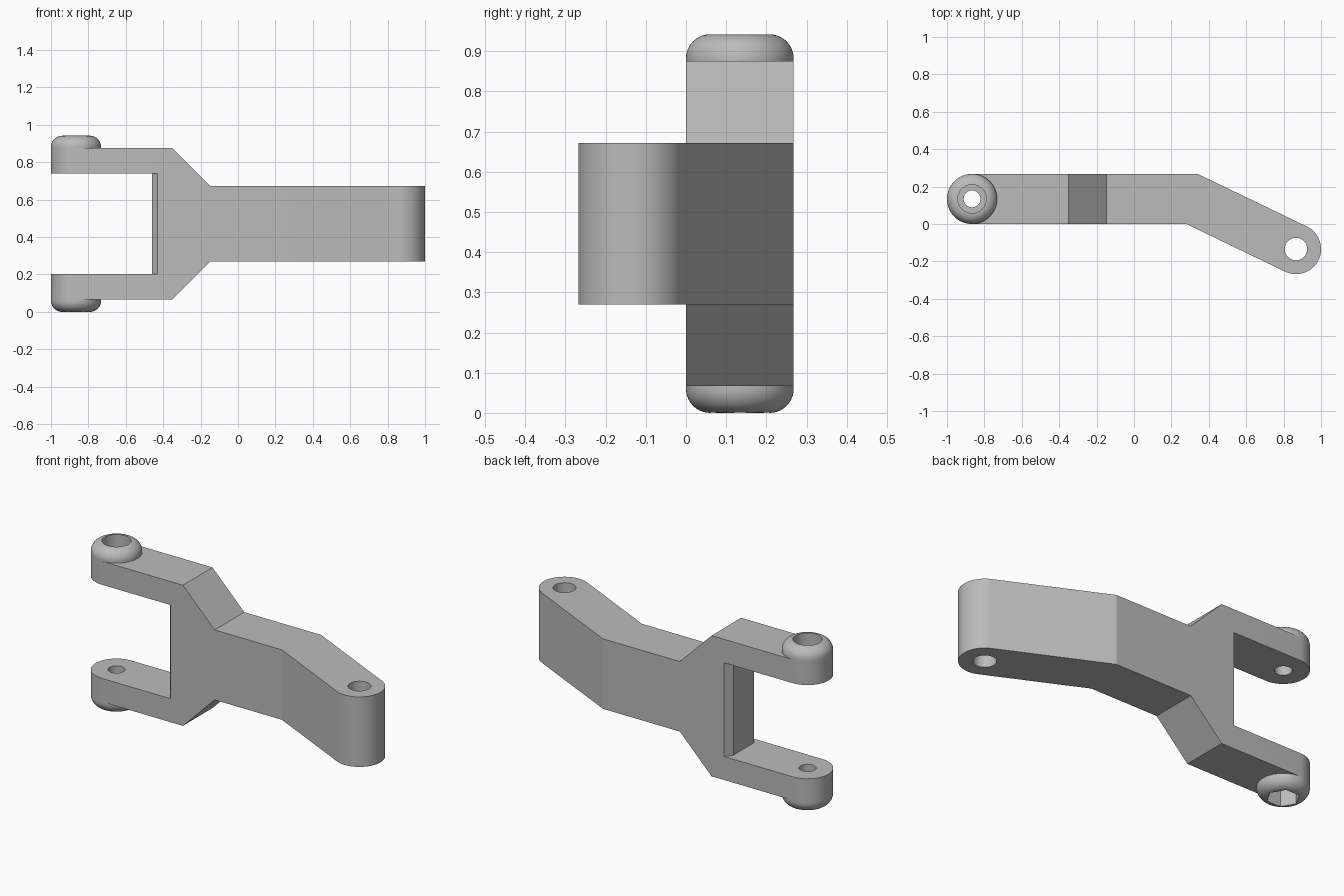
import bpy, bmesh, math
from mathutils import Vector

if "Cube" in bpy.data.objects:
    bpy.data.objects.remove(bpy.data.objects["Cube"])

grey = bpy.data.materials.new("plain_grey")
grey.use_nodes = True
COLOUR = (0.5, 0.5, 0.5, 1)
grey.diffuse_color = COLOUR
grey.node_tree.nodes["Principled BSDF"].inputs["Base Color"].default_value = COLOUR

R = 0.134                       # radius of the rounded arm ends
FORK = Vector((-0.866, R))      # fork pin axis
TIP = Vector((0.866, -R))       # tip pin axis
MID = 0.471                     # mid height
TOP = 0.942


def finish(name, bm):
    bmesh.ops.recalc_face_normals(bm, faces=bm.faces)
    mesh = bpy.data.meshes.new(name)
    bm.to_mesh(mesh)
    bm.free()
    mesh.materials.append(grey)
    ob = bpy.data.objects.new(name, mesh)
    bpy.context.collection.objects.link(ob)
    return ob


def prism(name, points, direction):
    """Extrude a closed 3D outline along a direction."""
    bm = bmesh.new()
    face = bm.faces.new([bm.verts.new(p) for p in points])
    new = bmesh.ops.extrude_face_region(bm, geom=[face])["geom"]
    verts = [v for v in new if isinstance(v, bmesh.types.BMVert)]
    bmesh.ops.translate(bm, verts=verts, vec=direction)
    return finish(name, bm)


def arc(centre, radius, start, end, steps):
    angles = [math.radians(start + (end - start) * i / steps) for i in range(steps + 1)]
    return [(centre[0] + radius * math.cos(a), centre[1] + radius * math.sin(a)) for a in angles]


def drill(name, centre, radius, z0, z1, sides=48):
    ring = arc(centre, radius, 0, 360, sides)[:-1]
    return prism(name, [(x, y, z0) for x, y in ring], (0, 0, z1 - z0))


def combine(target, other, operation):
    mod = target.modifiers.new(operation.lower(), "BOOLEAN")
    mod.operation, mod.solver, mod.object = operation, "EXACT", other
    bpy.context.view_layer.objects.active = target
    bpy.ops.object.modifier_apply(modifier=mod.name)
    bpy.data.objects.remove(other)


def boss(name, base, top):
    """Round cap with a quarter-round outer edge, from base to top."""
    sign = 1 if top > base else -1
    fillet = 0.06
    rows = [(R, base - sign * 0.03)]
    rows += [(r, top + sign * (h - fillet)) for r, h in arc((R - fillet, 0), fillet, 0, 90, 10)]
    bm = bmesh.new()
    rings = [[bm.verts.new((x, y, z)) for x, y in arc(FORK, r, 0, 360, 64)[:-1]] for r, z in rows]
    for a, b in zip(rings, rings[1:]):
        for i in range(64):
            j = (i + 1) % 64
            bm.faces.new((a[i], a[j], b[j], b[i]))
    bm.faces.new(rings[0])
    bm.faces.new(rings[-1])
    return finish(name, bm)


# Bent arm seen from above, with round ends
plan = arc(FORK, R, 90, 270, 32) + [(0.28, 0)] + arc(TIP, R, -116, 64, 32) + [(0.34, 2 * R)]
arm = prism("forked_arm", [(x, y, 0.0) for x, y in plan], (0, 0, TOP))

# Side outline: tall fork narrowing to the bar
half = [(-1.2, 0.404), (-0.35, 0.404), (-0.148, 0.201), (1.2, 0.201)]
side = [(x, MID + h) for x, h in half] + [(x, MID - h) for x, h in reversed(half)]
combine(arm, prism("side_outline", [(x, -1, z) for x, z in side], (0, 2, 0)), "INTERSECT")

# Fork slot with chamfered corners on its inner wall
slot = [(-1.2, -0.1), (-0.43, -0.1), (-0.43, 0), (-0.46, 0.04),
        (-0.46, 0.228), (-0.43, 2 * R), (-0.43, 0.4), (-1.2, 0.4)]
combine(arm, prism("slot", [(x, y, 0.202) for x, y in slot], (0, 0, 0.538)), "DIFFERENCE")

# Rounded bosses above and below the fork
combine(arm, boss("top_boss", MID + 0.404, TOP), "UNION")
combine(arm, boss("bottom_boss", MID - 0.404, 0), "UNION")

# Pin holes, round counterbore and hexagonal nut recess
combine(arm, drill("fork_hole", FORK, 0.045, -0.5, 1.5), "DIFFERENCE")
combine(arm, drill("tip_hole", TIP, 0.06, -0.5, 1.5), "DIFFERENCE")
combine(arm, drill("counterbore", FORK, 0.076, 0.835, 1.5), "DIFFERENCE")
combine(arm, drill("nut_recess", FORK, 0.085, -0.5, 0.1, 6), "DIFFERENCE")

bpy.ops.object.select_all(action="DESELECT")
arm.select_set(True)
bpy.context.view_layer.objects.active = arm
bpy.ops.object.shade_smooth_by_angle(angle=math.radians(20))
